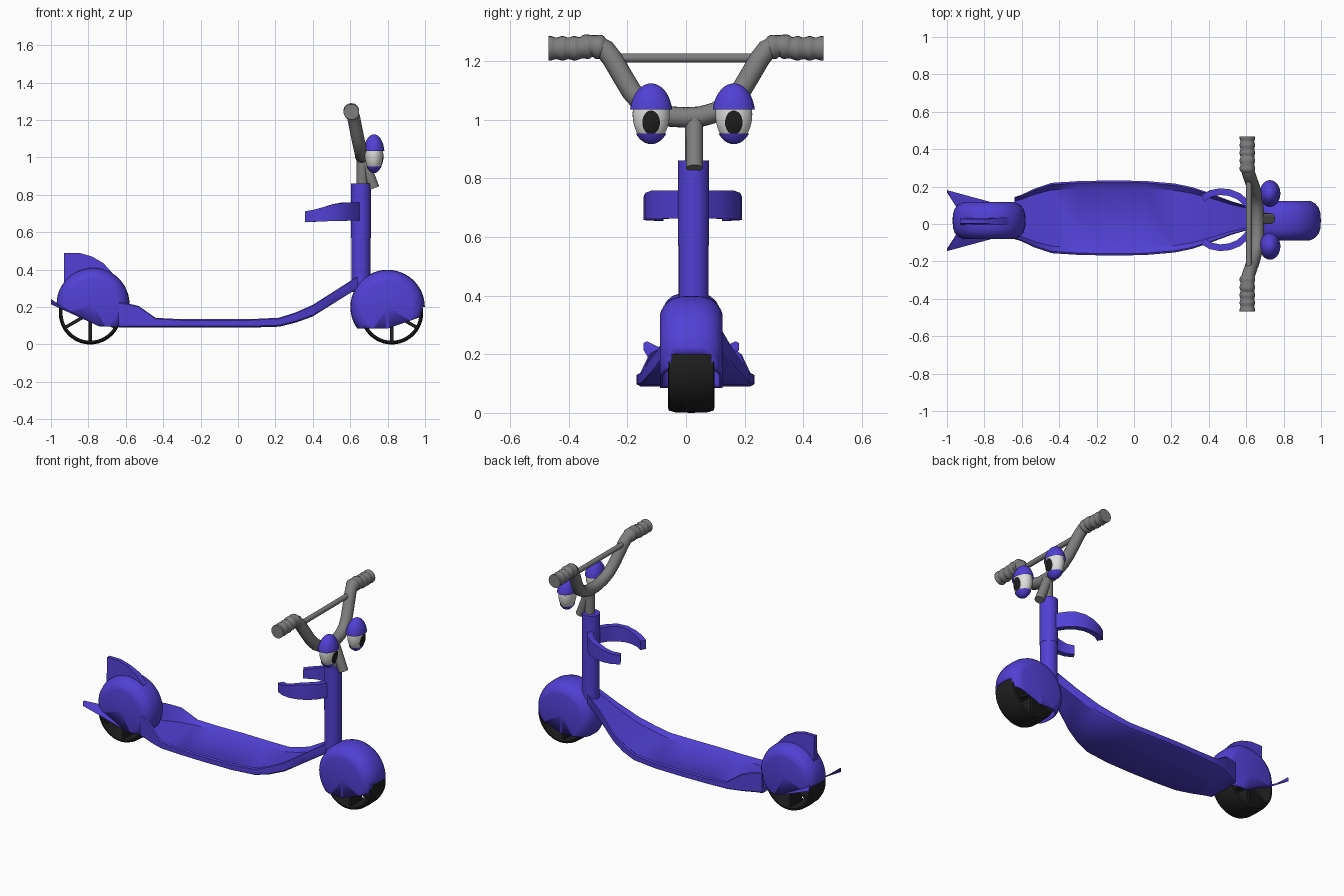
import bpy, bmesh, math
from mathutils import Vector, Matrix

if "Cube" in bpy.data.objects:
    bpy.data.objects.remove(bpy.data.objects["Cube"])


def material(name, rgb):
    m = bpy.data.materials.new(name)
    m.diffuse_color = (*rgb, 1)
    m.use_nodes = True
    m.node_tree.nodes["Principled BSDF"].inputs["Base Color"].default_value = m.diffuse_color
    return m


PURPLE = material("purple", (0.084, 0.051, 0.66))
GREY = material("grey", (0.21, 0.21, 0.21))
BLACK = material("black", (0.014, 0.014, 0.014))
WHITE = material("eye_white", (0.72, 0.72, 0.70))
MID = 0.018          # y of the scooter's centre line


def finish(name, bm, mat, angle=35):
    me = bpy.data.meshes.new(name)
    bm.to_mesh(me)
    bm.free()
    ob = bpy.data.objects.new(name, me)
    bpy.context.collection.objects.link(ob)
    me.materials.append(mat)
    bpy.ops.object.select_all(action='DESELECT')
    ob.select_set(True)
    bpy.context.view_layer.objects.active = ob
    bpy.ops.object.shade_smooth_by_angle(angle=math.radians(angle))
    return ob


def loft(rings, wrap=False, caps=True):
    """Skin a list of closed point rings; wrap joins the last to the first."""
    bm = bmesh.new()
    vs = [[bm.verts.new(p) for p in r] for r in rings]
    n = len(vs[0])
    for a, b in zip(vs, vs[1:] + vs[:1] if wrap else vs[1:]):
        for i in range(n):
            j = (i + 1) % n
            bm.faces.new((a[i], a[j], b[j], b[i]))
    if caps and not wrap:
        bm.faces.new(vs[0])
        bm.faces.new(vs[-1])
    bmesh.ops.recalc_face_normals(bm, faces=bm.faces)
    return bm


def tube(name, path, radii, mat, n=20):
    pts = [Vector(p) for p in path]
    rings = []
    for i, p in enumerate(pts):
        t = (pts[min(i + 1, len(pts) - 1)] - pts[max(i - 1, 0)]).normalized()
        u = t.cross(Vector((1, 0, 0))).normalized()
        v = u.cross(t)
        r = radii[i] if isinstance(radii, list) else radii
        rings.append([p + r * (math.cos(a) * u + math.sin(a) * v)
                      for a in (k * math.tau / n for k in range(n))])
    return finish(name, loft(rings), mat)


def lathe(profile, cx, cz, closed, n=48):
    """Spin (y, radius) points around a wheel axle parallel to y."""
    bm = bmesh.new()
    rows = [[bm.verts.new((cx + r * math.cos(k * math.tau / n), MID + y,
                           cz + r * math.sin(k * math.tau / n))) for y, r in profile]
            for k in range(n)]
    m = len(profile)
    for k in range(n):
        a, b = rows[k], rows[(k + 1) % n]
        for i in range(m if closed else m - 1):
            j = (i + 1) % m
            bm.faces.new((a[i], a[j], b[j], b[i]))
    bmesh.ops.remove_doubles(bm, verts=bm.verts, dist=0.0005)
    bmesh.ops.recalc_face_normals(bm, faces=bm.faces)
    return bm


def cut(bm, co, no):
    """Trim away everything on the side the normal points to."""
    bmesh.ops.bisect_plane(bm, geom=bm.verts[:] + bm.edges[:] + bm.faces[:],
                           plane_co=co, plane_no=no, clear_outer=True)


# Wheels: thin tyre, hub and six blade spokes
for name, cx in (("rear", -0.79), ("front", 0.822)):
    cz, R = 0.168, 0.168
    prof = [(-0.08, R - 0.02), (-0.076, R - 0.008), (-0.055, R - 0.002), (0, R),
            (0.055, R - 0.002), (0.076, R - 0.008), (0.08, R - 0.02)]
    finish(name + "_tyre", lathe(prof, cx, cz, True), BLACK)
    bm = lathe([(-0.08, 0), (-0.08, 0.03), (0.08, 0.03), (0.08, 0)], cx, cz, False, 20)
    for k in range(6):
        rot = Matrix.Rotation(math.radians(30 + 60 * k), 4, 'Y')
        bmesh.ops.create_cube(bm, size=1, matrix=Matrix.Translation((cx, MID, cz)) @ rot
                              @ Matrix.Translation((0.085, 0, 0))
                              @ Matrix.Diagonal((0.135, 0.11, 0.018, 1)))
    finish(name + "_spokes", bm, BLACK)

# Mudguards: hollow drums with rounded shoulders, trimmed at the bottom
half = [(0.106, 0), (0.106, 0.138), (0.102, 0.15), (0.09, 0.17),
        (0.07, 0.187), (0.04, 0.197)]
prof = half + [(0, 0.199)] + [(-y, r) for y, r in reversed(half)]
bm = lathe(prof, 0.80, 0.2, False)
cut(bm, (0.8, 0, 0.085), (0, 0, -1))
cut(bm, (0.8, 0, 0.085), (0.07, 0, -0.2))
front_open = [f for f in bm.faces if abs(f.calc_center_median().y - MID) < 0.078
              and f.calc_center_median().x > 0.8 and f.calc_center_median().z < 0.2]
bmesh.ops.delete(bm, geom=front_open, context='FACES')
guards = [finish("front_mudguard", bm, PURPLE)]
prof = [(y * 0.93, r * 0.98) for y, r in prof]
bm = lathe(prof, -0.775, 0.215, False)
cut(bm, (0, 0, 0.095), (0, 0, -1))
cut(bm, (-0.75, 0, 0.1), (-0.115, 0, -0.25))
guards.append(finish("rear_mudguard", bm, PURPLE))
for ob in guards:
    mod = ob.modifiers.new("shell", 'SOLIDIFY')
    mod.thickness = 0.01
    mod.offset = -1

# Tail: upright blade and two flared side fins
blade = [(-0.93, 0.32), (-0.93, 0.49), (-0.85, 0.49), (-0.78, 0.47),
         (-0.72, 0.435), (-0.67, 0.38), (-0.67, 0.32)]
finish("tail_blade", loft([[(x, MID - 0.004 + s * (0.012 if z > 0.45 else 0.02), z)
                            for x, z in blade] for s in (-1, 1)]), PURPLE)
fin = [(-0.95, 0.085, 0.20), (-0.75, 0.095, 0.10), (-1, 0.163, 0.215), (-1, 0.163, 0.238)]
for side, s in (("left", 1), ("right", -1)):
    finish("tail_fin_" + side,
           loft([[(x, MID + s * (y - d), z + d * 0.5) for x, y, z in fin]
                 for d in (0, 0.012)]), PURPLE)

# Deck: dished board lofted along x (x, half width, bottom, rim, floor)
stations = [(-0.64, .112, .09, .225, .12), (-0.60, .125, .09, .222, .12),
            (-0.53, .158, .09, .205, .12), (-0.44, .188, .09, .142, .118),
            (-0.30, .197, .09, .135, .115), (-0.12, .201, .09, .135, .115),
            (0.06, .198, .09, .135, .115), (0.22, .184, .095, .143, .122),
            (0.31, .165, .117, .172, .148), (0.40, .135, .15, .212, .185),
            (0.52, .09, .225, .288, .262), (0.64, .055, .30, .365, .345)]
rings = []
for x, w, zb, zr, zf in stations:
    sec = [(0.93, zb), (1, zb + 0.008), (1, zr - 0.006), (0.95, zr), (0.8, zf)]
    sec += [(-u, z) for u, z in reversed(sec)]
    rings.append([(x, 0.032 + u * w, z) for u, z in sec])
finish("deck", loft(rings), PURPLE)

# Steering column: lower and upper sleeves, grey post and slanted front strut
SX, SY = 0.657, 0.026
tube("lower_column", [(SX, SY, 0.28), (SX, SY, 0.575)], 0.051, PURPLE, 28)
tube("upper_column", [(SX, SY, 0.57), (SX, SY, 0.86)], 0.053, PURPLE, 28)
tube("handlebar_post", [(SX + 0.007, SY, 0.84), (SX + 0.007, SY, 1.01)], 0.03, GREY)
tube("slanted_strut", [(0.665, SY + 0.003, 1.0), (0.728, SY + 0.003, 0.835)], 0.029, GREY)

# Arms: flat bands curling out of the column towards the rider (x, y, bottom, top)
arm = [(0.64, .03, .662, .758), (0.60, .09, .662, .758), (0.56, .125, .661, .758),
       (0.51, .145, .66, .75), (0.46, .15, .658, .735), (0.41, .14, .656, .72),
       (0.368, .115, .655, .712)]
for side, s in (("left", 1), ("right", -1)):
    rings = []
    for i, (x, y, z0, z1) in enumerate(arm):
        a, b = arm[max(i - 1, 0)], arm[min(i + 1, len(arm) - 1)]
        nrm = Vector((a[1] - b[1], b[0] - a[0])).normalized() * 0.018
        rings.append([(x + d * nrm.x, SY - 0.003 + s * (y + d * nrm.y), z)
                      for d, z in ((-1, z0), (1, z0), (1, z1), (-1, z1))])
    finish("arm_" + side, loft(rings), PURPLE)

# Handlebar: U-shaped tube, crossbar and ribbed grips (x, y, z)
bar = [(.66, .05, 1.01), (.658, .10, 1.024), (.652, .145, 1.05), (.642, .185, 1.095),
       (.632, .215, 1.145), (.62, .25, 1.205), (.611, .275, 1.238), (.606, .30, 1.25)]
tube("handlebar", [(x, -y, z) for x, y, z in reversed(bar)] + [(.66, 0, 1.007)] + bar,
     0.035, GREY)
tube("crossbar", [(0.614, -0.25, 1.21), (0.614, 0.25, 1.21)], 0.016, GREY, 12)
for side, s in (("left", 1), ("right", -1)):
    ys = [0.27 + 0.198 * i / 24 for i in range(25)]
    tube("grip_" + side,
         [(0.606, s * y, 1.243 + 0.008 * math.exp(-((y - 0.32) / 0.03) ** 2)) for y in ys],
         [0.026, 0.034] + [0.0395 + 0.0028 * math.sin(i * 1.25) for i in range(23)], GREY)

# Eyes: white ball, upper and lower lids, curved pupil plate
RX, RY, RZ, EX, EZ = 0.049, 0.063, 0.098, 0.727, 1.018
for side, ey in (("left", 0.163), ("right", -0.119)):
    def ball(k):
        bm = bmesh.new()
        bmesh.ops.create_uvsphere(bm, u_segments=32, v_segments=20, radius=1,
                                  matrix=Matrix.Translation((EX, ey, EZ))
                                  @ Matrix.Diagonal((RX * k, RY * k, RZ * (1 + (k - 1) / 2), 1)))
        return bm
    finish("eyeball_" + side, ball(1), WHITE)
    bm = ball(1.15)
    cut(bm, (0, 0, 1.035), (0, 0, -1))
    finish("upper_lid_" + side, bm, PURPLE)
    bm = ball(1.08)
    cut(bm, (0, 0, 0.952), (0, 0, 1))
    finish("lower_lid_" + side, bm, PURPLE)
    rings = []
    for r in (1, 0.8, 0.6, 0.4, 0.2):
        ring = []
        for k in range(28):
            y = 0.03 * r * math.cos(k * math.tau / 28)
            z = -0.028 + 0.041 * r * math.sin(k * math.tau / 28)
            ring.append((EX + 0.003 + RX * math.sqrt(1 - (y / RY) ** 2 - (z / RZ) ** 2),
                         ey + y, EZ + z))
        rings.append(ring)
    bm = loft(rings, caps=False)
    bmesh.ops.holes_fill(bm, edges=[e for e in bm.edges if e.is_boundary and all(
        abs(v.co.y - ey) < 0.01 and abs(v.co.z - EZ + 0.028) < 0.012 for v in e.verts)])
    bmesh.ops.recalc_face_normals(bm, faces=bm.faces)
    if sum(f.normal.x for f in bm.faces) < 0:
        bmesh.ops.reverse_faces(bm, faces=bm.faces)
    finish("pupil_" + side, bm, BLACK)
